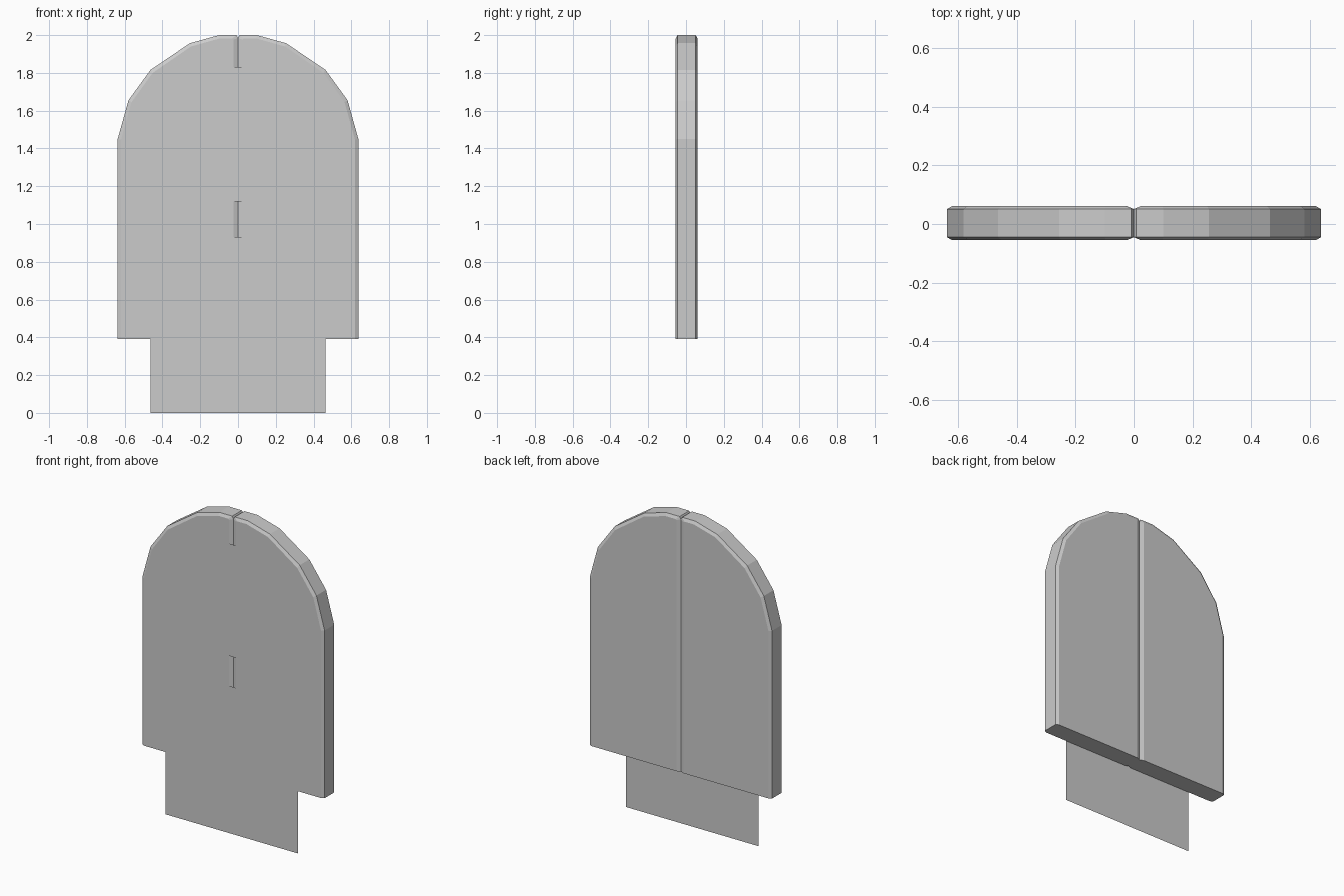
import bpy, bmesh

if "Cube" in bpy.data.objects:
    bpy.data.objects.remove(bpy.data.objects["Cube"])

Y_MID, HALF, LIP = 0.003, 0.058, 0.048   # slab centre, half depth, depth at chamfer start

# Half arch outlines (x, z): outer rim and the inset face inside the chamfer
RIM = [(0, 0.39), (0.637, 0.39), (0.637, 1.45), (0.58, 1.655), (0.463, 1.816),
       (0.255, 1.957), (0.10, 2.0), (0.009, 2.0), (0, 1.985)]
FACE = [(0.024, 0.39), (0.619, 0.39), (0.619, 1.447), (0.564, 1.645), (0.452, 1.80),
        (0.249, 1.940), (0.098, 1.982), (0.03, 1.982), (0.024, 1.976)]


def make_object(name, bm):
    bmesh.ops.recalc_face_normals(bm, faces=bm.faces)
    mesh = bpy.data.meshes.new(name)
    bm.to_mesh(mesh)
    bm.free()
    obj = bpy.data.objects.new(name, mesh)
    bpy.context.collection.objects.link(obj)
    return obj


def door_leaf(name, side):
    """Chamfered slab lofted through four outlines from front to back."""
    bm = bmesh.new()
    rings = []
    for outline, y in ((FACE, -HALF), (RIM, -LIP), (RIM, LIP), (FACE, HALF)):
        rings.append([bm.verts.new((side * x, Y_MID + y, z)) for x, z in outline])
    n = len(RIM)
    for a, b in zip(rings, rings[1:]):
        for i in range(n):
            j = (i + 1) % n
            bm.faces.new((a[i], a[j], b[j], b[i]))
    bm.faces.new(rings[0])
    bm.faces.new(rings[-1])
    return make_object(name, bm)


def front_sheet(name, half_width, z0, z1):
    """Flat sheet lying just in front of the door."""
    bm = bmesh.new()
    y = -(Y_MID + HALF)
    corners = ((-half_width, z0), (half_width, z0), (half_width, z1), (-half_width, z1))
    face = bm.faces.new([bm.verts.new((x, y, z)) for x, z in corners])
    face.normal_update()
    mesh = bpy.data.meshes.new(name)
    bm.to_mesh(mesh)
    bm.free()
    bpy.context.collection.objects.link(bpy.data.objects.new(name, mesh))


# Two mirrored leaves meeting in a V groove
door_leaf("right_leaf", 1)
door_leaf("left_leaf", -1)

# Square sheets covering the groove at the front
front_sheet("lower_sheet", 0.463, 0.0, 0.93)
front_sheet("upper_sheet", 0.355, 1.12, 1.83)
